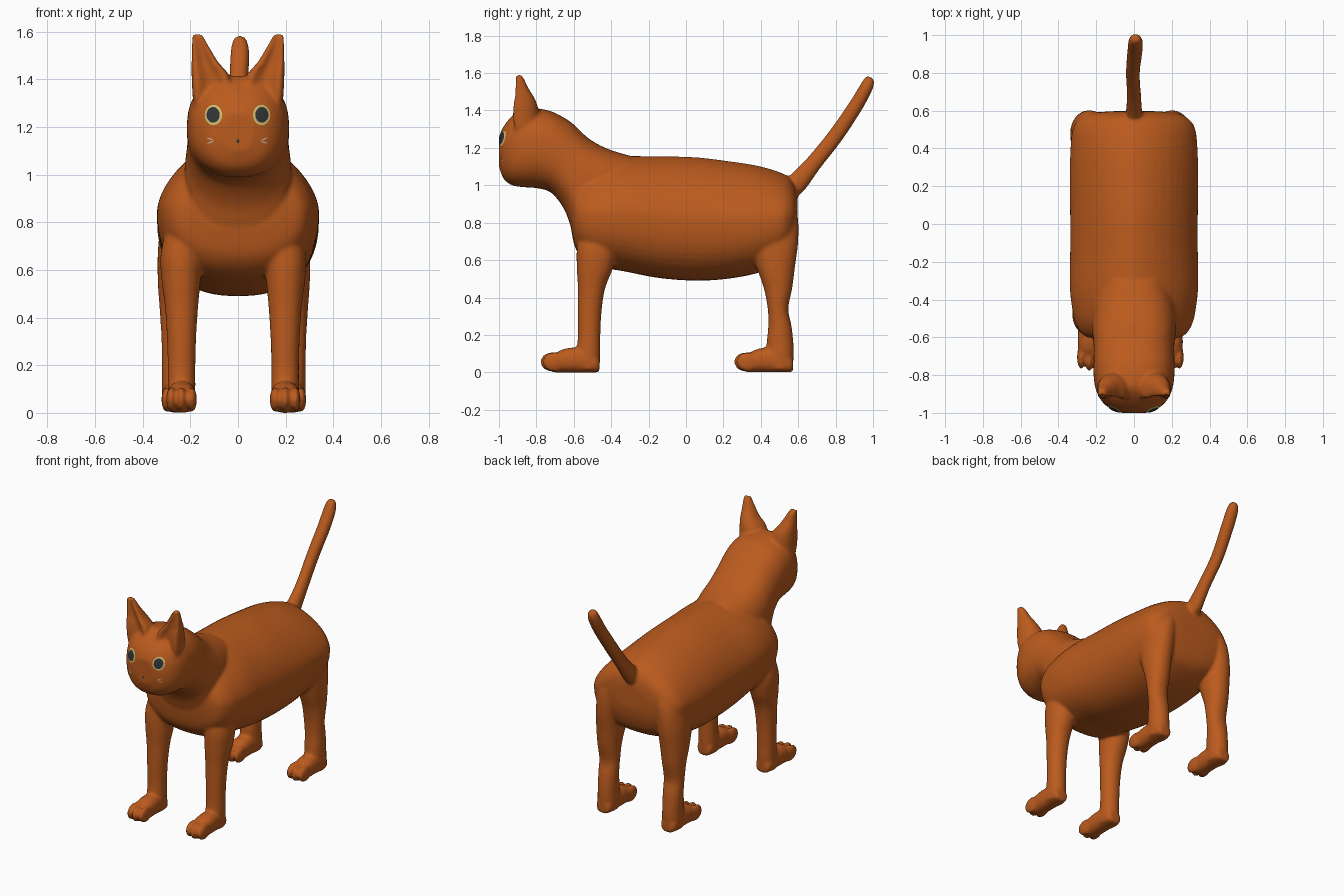
import bpy, bmesh, math
from mathutils import Vector, Matrix

cube = bpy.data.objects.get("Cube")
if cube:
    bpy.data.objects.remove(cube, do_unlink=True)


def material(name, rgb):
    m = bpy.data.materials.new(name)
    m.use_nodes = True
    m.diffuse_color = (*rgb, 1)
    bsdf = m.node_tree.nodes["Principled BSDF"]
    bsdf.inputs["Base Color"].default_value = (*rgb, 1)
    bsdf.inputs["Roughness"].default_value = 0.8
    return m


fur = material("orange_fur", (0.50, 0.105, 0.013))
gold = material("gold_iris", (0.62, 0.50, 0.16))
black = material("dark_pupil", (0.03, 0.035, 0.04))
pale = material("pale_whisker", (0.60, 0.42, 0.32))


def new_object(name, bm, mat):
    mesh = bpy.data.meshes.new(name)
    bm.to_mesh(mesh)
    bm.free()
    mesh.materials.append(mat)
    mesh.shade_smooth()
    ob = bpy.data.objects.new(name, mesh)
    bpy.context.collection.objects.link(ob)
    return ob


def refine(stations, steps=4):
    """Smooth curve through the stations (Catmull-Rom)."""
    pts = [stations[0]] + list(stations) + [stations[-1]]
    out = []
    for a, b, c, d in zip(pts, pts[1:], pts[2:], pts[3:]):
        for i in range(steps):
            t = i / steps
            out.append([q + t / 2 * (r - p + t * (2 * p - 5 * q + 4 * r - s + t * (3 * (q - r) + s - p)))
                        for p, q, r, s in zip(a, b, c, d)])
    return out + [list(stations[-1])]


def loft(bm, stations, tilt, dent=0, low=0.95, high=0.95, sides=48):
    """Skin oval sections (x, y, z, half width, half depth); tilt turns the depth axis from y to z.
    low and high set how boxy (below 1) or pinched (above 1) each half of the section is."""
    v = Vector((0, math.cos(tilt), math.sin(tilt)))
    rings = []
    for x, y, z, ru, rv in refine(stations):
        ring = []
        for i in range(sides):
            a = math.tau * i / sides
            power = high if i < sides / 2 else low
            c, s = [math.copysign(abs(k) ** power, k) for k in (math.cos(a), math.sin(a))]
            if s < 0:
                s += dent * s ** 4
            ring.append(bm.verts.new(Vector((x + ru * c, y, z)) + v * rv * s))
        rings.append(ring)
    for r, q in zip(rings, rings[1:]):
        for i in range(sides):
            j = (i + 1) % sides
            bm.faces.new((r[i], r[j], q[j], q[i]))
    bm.faces.new(rings[0][::-1])
    bm.faces.new(rings[-1])


def ball(bm, centre, size):
    bmesh.ops.create_uvsphere(bm, u_segments=16, v_segments=10, radius=1,
                              matrix=Matrix.Translation(centre) @ Matrix.Diagonal((*size, 1)))


UP = math.pi / 2
bm = bmesh.new()

# Head with neck, then trunk: y, underside, top, half width
head = [(-1.0, 1.1, 1.26, .065), (-.975, 1.035, 1.315, .13), (-.93, 1.0, 1.37, .177),
        (-.87, .99, 1.412, .204), (-.8, .985, 1.412, .214), (-.72, .96, 1.395, .214),
        (-.65, .87, 1.36, .213), (-.6, .75, 1.325, .218), (-.52, .72, 1.25, .225),
        (-.42, .75, 1.195, .215), (-.3, .82, 1.158, .17)]
trunk = [(-.615, .77, .98, .18), (-.59, .66, 1.05, .265), (-.53, .59, 1.11, .308),
         (-.45, .56, 1.14, .327), (-.33, .54, 1.155, .34), (-.15, .505, 1.155, .338),
         (.05, .49, 1.15, .338), (.22, .5, 1.13, .34), (.38, .53, 1.105, .337),
         (.5, .58, 1.07, .325), (.555, .63, 1.04, .29), (.585, .71, .99, .23), (.597, .78, .93, .12)]
loft(bm, [(0, y, (b + t) / 2, w, (t - b) / 2) for y, b, t, w in head], UP, low=.85, high=.82)
loft(bm, [(0, y, (b + t) / 2, w, (t - b) / 2) for y, b, t, w in trunk], UP, low=.83, high=1.2)

# Tail
loft(bm, [(0, .5, .95, .06, .06), (0, .58, 1.0, .045, .058), (0, .68, 1.115, .037, .045),
          (-.006, .8, 1.265, .037, .042), (.004, .905, 1.42, .04, .039),
          (.008, .96, 1.515, .039, .036), (.008, .982, 1.56, .03, .03),
          (.008, .991, 1.577, .015, .015)], math.radians(146))

# Ears, hollowed at the front
for s in (-1, 1):
    loft(bm, [(s * .105, -.87, 1.28, .082, .08), (s * .107, -.878, 1.35, .085, .095),
              (s * .117, -.88, 1.42, .078, .088), (s * .138, -.882, 1.47, .057, .07),
              (s * .153, -.89, 1.52, .041, .048), (s * .165, -.895, 1.565, .028, .032),
              (s * .172, -.9, 1.592, .02, .02)], 0, dent=.8)

# Legs: height, y centre, half width, half depth, shift outwards
fore = [(.85, -.46, .07, .09, -.03), (.68, -.475, .086, .107, 0), (.56, -.487, .082, .097, .002),
        (.45, -.505, .07, .073, 0), (.33, -.515, .062, .064, 0), (.2, -.518, .058, .06, 0),
        (.1, -.522, .058, .064, 0), (.012, -.525, .055, .062, 0)]
hind = [(.96, .44, .07, .12, -.08), (.84, .46, .09, .137, -.035), (.7, .467, .09, .133, -.012),
        (.56, .48, .083, .102, -.003), (.45, .492, .073, .076, 0), (.34, .492, .066, .055, 0),
        (.25, .502, .063, .062, 0), (.15, .503, .062, .072, 0), (.08, .505, .062, .07, 0),
        (.012, .505, .058, .066, 0)]
# Foot: distance ahead of the heel, half width, half height
foot = [(0, .04, .035), (.03, .056, .052), (.12, .06, .066), (.2, .06, .061), (.25, .052, .045)]
for leg, heel, spots in ((fore, -.462, (-.237, .198)), (hind, .573, (-.257, .222))):
    for cx in spots:
        side = math.copysign(1, cx)
        loft(bm, [(cx + side * out, y, z, w, d) for z, y, w, d, out in leg], 0)
        loft(bm, [(cx, heel - d, h, w, h) for d, w, h in foot], UP, low=.85, high=.85)
        for k in (-1, 0, 1):
            ball(bm, (cx + k * .043, heel - .255 + abs(k) * .012, .056), (.022, .064, .053))

# One seamless skin
bmesh.ops.recalc_face_normals(bm, faces=bm.faces)
body = new_object("cat_body", bm, fur)
remesh = body.modifiers.new("blend_parts", 'REMESH')
remesh.mode = 'VOXEL'
remesh.voxel_size = 0.009
remesh.use_smooth_shade = True
soften = body.modifiers.new("soften", 'SMOOTH')
soften.factor = 0.5
soften.iterations = 9


def face_plate(name, mat, x, z, rx, rz, lift, turn=0):
    """Thin oval laid onto the face."""
    bm = bmesh.new()
    bmesh.ops.create_circle(bm, cap_ends=True, cap_tris=True, segments=24, radius=1)
    bmesh.ops.subdivide_edges(bm, edges=bm.edges, cuts=2, use_grid_fill=True)
    bm.transform(Matrix.Translation((x, -1.15, z)) @ Matrix.Rotation(turn, 4, 'Y')
                 @ Matrix.Rotation(UP, 4, 'X') @ Matrix.Diagonal((rx, rz, 1, 1)))
    ob = new_object(name, bm, mat)
    wrap = ob.modifiers.new("lay_on_face", 'SHRINKWRAP')
    wrap.target = body
    wrap.wrap_method = 'PROJECT'
    wrap.wrap_mode = 'ABOVE_SURFACE'
    wrap.use_project_y = True
    wrap.offset = lift


# Eyes, whisker marks and nose
for s, label in ((-1, "right"), (1, "left")):
    face_plate(label + "_iris", gold, s * .1 - .002, 1.25, .036, .042, .003)
    face_plate(label + "_pupil", black, s * .1 - .002, 1.25, .027, .032, .006)
    for k in (-1, 1):
        face_plate(label + "_whisker_mark", pale, s * .112 - .003, 1.143 + k * .007, .014, .003, .003, -s * k * .35)
face_plate("nose", black, 0, 1.14, .007, .008, .003)
